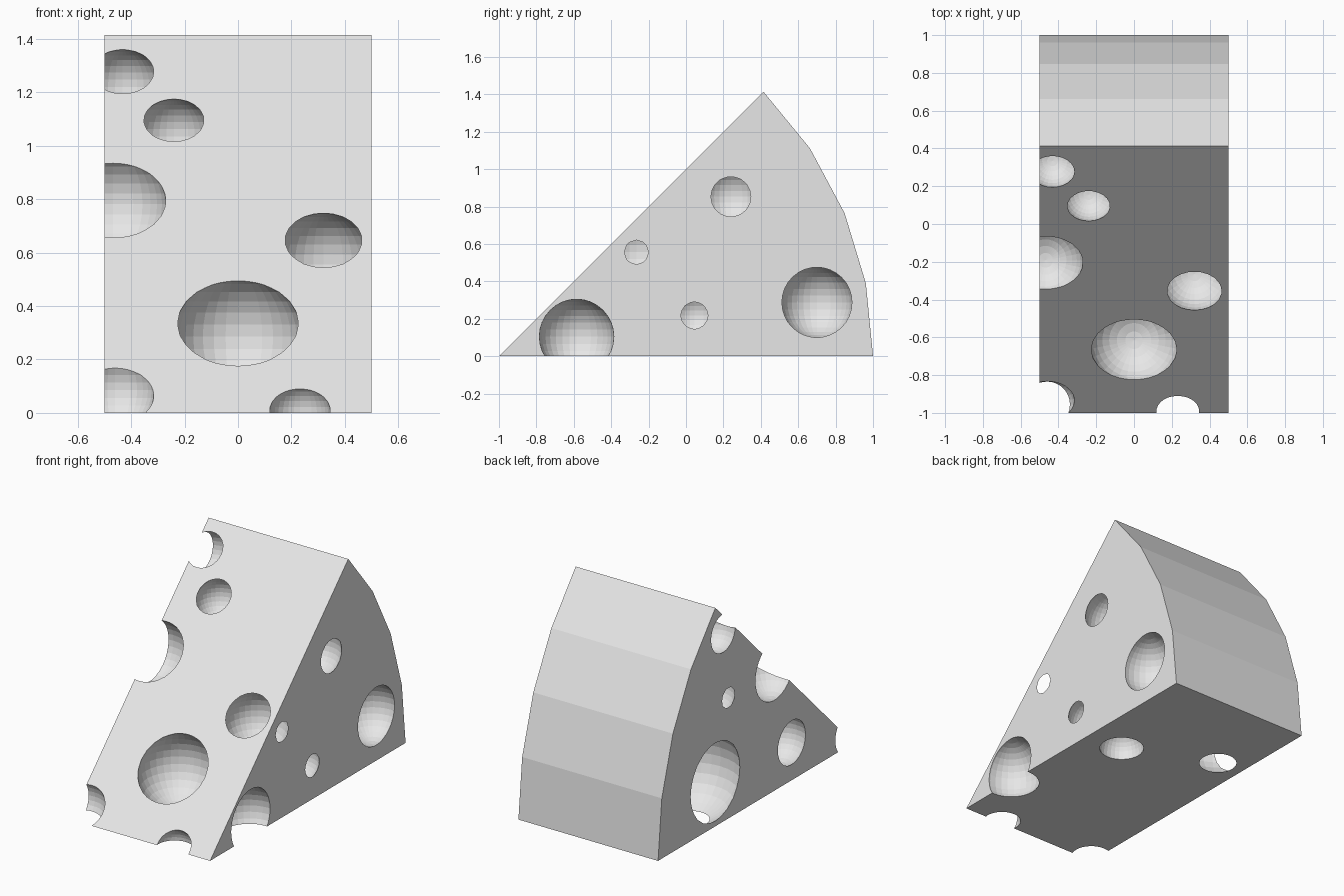
import bpy, bmesh, math

if "Cube" in bpy.data.objects:
    bpy.data.objects.remove(bpy.data.objects["Cube"])

cheese_mat = bpy.data.materials.new("plain_grey")
cheese_mat.diffuse_color = (0.8, 0.8, 0.8, 1)
cheese_mat.use_nodes = True
cheese_mat.node_tree.nodes["Principled BSDF"].inputs["Base Color"].default_value = cheese_mat.diffuse_color


def new_object(name, bm):
    bmesh.ops.recalc_face_normals(bm, faces=bm.faces)
    mesh = bpy.data.meshes.new(name)
    bm.to_mesh(mesh)
    bm.free()
    mesh.materials.append(cheese_mat)
    obj = bpy.data.objects.new(name, mesh)
    bpy.context.collection.objects.link(obj)
    return obj


# Wedge: 45 degree slice of a radius 2 wheel, extruded along x
profile = [(-1, 0)] + [(-1 + 2 * math.cos(math.radians(11.25 * i)),
                        2 * math.sin(math.radians(11.25 * i))) for i in range(5)]
bm = bmesh.new()
face = bm.faces.new([bm.verts.new((-0.5, y, z)) for y, z in profile])
ext = bmesh.ops.extrude_face_region(bm, geom=[face])["geom"]
bmesh.ops.translate(bm, vec=(1, 0, 0),
                    verts=[v for v in ext if isinstance(v, bmesh.types.BMVert)])
wedge = new_object("cheese_wedge", bm)

# Holes: centre and radius of each spherical bubble
bubbles = [
    # sloped cut face
    (0.0, -0.615, 0.285, 0.237),
    (0.32, -0.265, 0.556, 0.192),
    (-0.468, -0.192, 0.782, 0.199),
    (-0.24, 0.155, 1.035, 0.141),
    (-0.432, 0.334, 1.22, 0.142),
    (-0.46, -0.955, 0.085, 0.148),
    (0.232, -0.98, 0.0, 0.114),
    # right face
    (0.49, -0.585, 0.105, 0.2),
    (0.47, 0.70, 0.288, 0.19),
    (0.38, 0.24, 0.853, 0.161),
    (0.392, 0.045, 0.218, 0.13),
    # left face
    (-0.322, 0.415, 0.287, 0.309),
    (-0.365, 0.281, 0.782, 0.15),
    (-0.42, -0.367, 0.244, 0.163),
    # underside
    (0.244, 0.173, 0.03, 0.138),
]
cutters = []
for x, y, z, r in bubbles:
    bm = bmesh.new()
    bmesh.ops.create_uvsphere(bm, u_segments=32, v_segments=16, radius=r)
    cutter = new_object("bubble_cutter", bm)
    cutter.location = (x, y, z)
    cutter.hide_render = True
    cutters.append(cutter)
    mod = wedge.modifiers.new("bubble", "BOOLEAN")
    mod.operation = "DIFFERENCE"
    mod.solver = "EXACT"
    mod.object = cutter

# Bake the cuts and remove the cutters
bpy.context.view_layer.update()
deps = bpy.context.evaluated_depsgraph_get()
carved = bpy.data.meshes.new_from_object(wedge.evaluated_get(deps))
wedge.modifiers.clear()
wedge.data = carved
wedge.data.materials.clear()
wedge.data.materials.append(cheese_mat)
for p in wedge.data.polygons:
    p.material_index = 0
for cutter in cutters:
    bpy.data.objects.remove(cutter)
